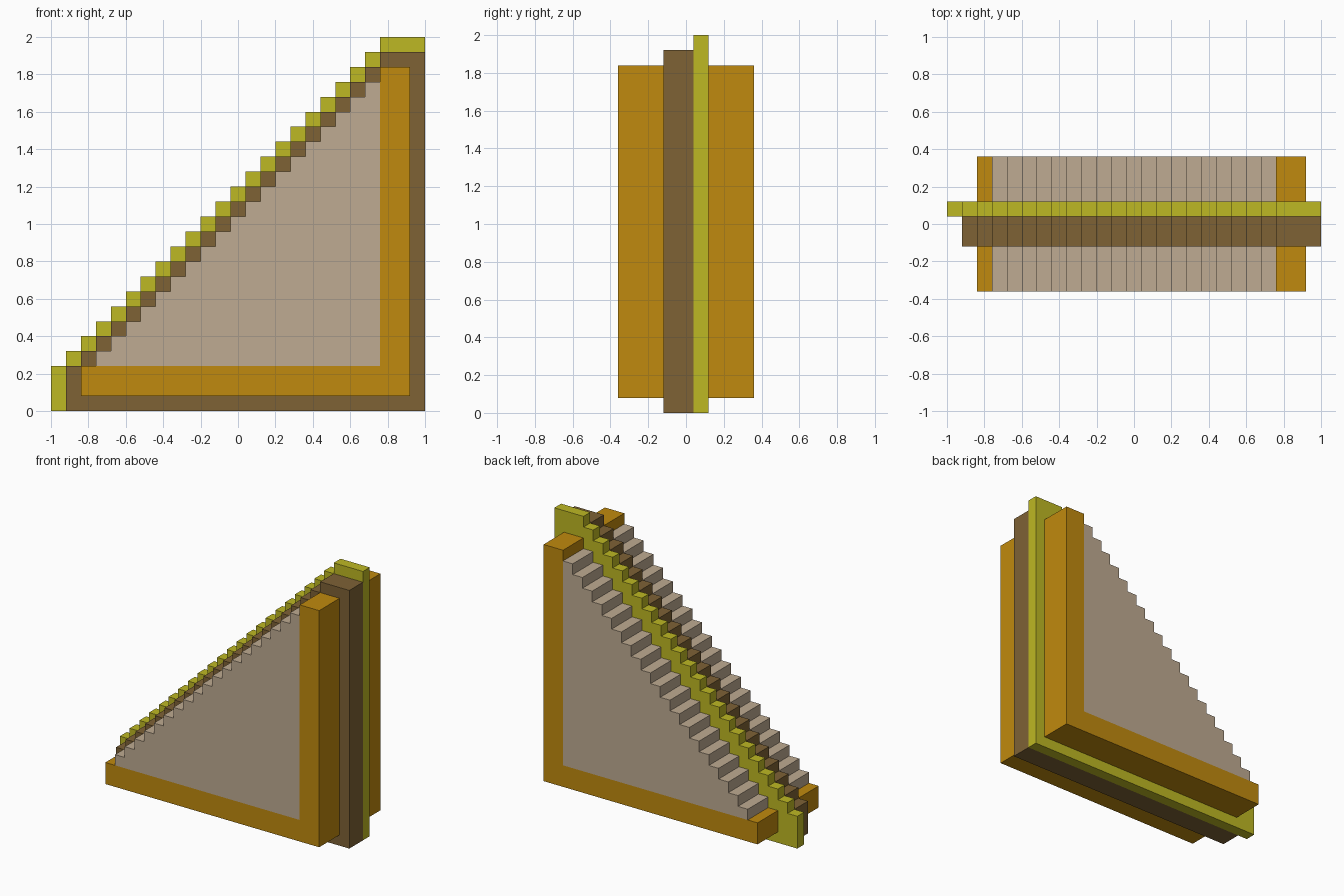
import bpy
import bmesh

cube = bpy.data.objects.get("Cube")
if cube:
    bpy.data.objects.remove(cube, do_unlink=True)

STEP = 0.08


def material(name, rgb):
    """Flat colour given as sRGB 0-255, stored as linear."""
    lin = [c / 12.92 if c <= 0.04045 else ((c + 0.055) / 1.055) ** 2.4
           for c in (v / 255 for v in rgb)]
    mat = bpy.data.materials.new(name)
    mat.use_nodes = True
    mat.diffuse_color = (*lin, 1)
    bsdf = mat.node_tree.nodes["Principled BSDF"]
    bsdf.inputs["Base Color"].default_value = (*lin, 1)
    bsdf.inputs["Roughness"].default_value = 0.8
    return mat


YELLOW = material("yellow_green", (190, 184, 35))
BROWN = material("brown", (126, 98, 53))
ORANGE = material("orange", (192, 138, 14))
TAN = material("tan", (191, 171, 146))


def prism(name, profile, y0, y1, mat):
    """Extrude an x-z outline from y0 to y1."""
    bm = bmesh.new()
    face = bm.faces.new([bm.verts.new((x, y0, z)) for x, z in profile])
    new = bmesh.ops.extrude_face_region(bm, geom=[face])["geom"]
    verts = [v for v in new if isinstance(v, bmesh.types.BMVert)]
    bmesh.ops.translate(bm, verts=verts, vec=(0, y1 - y0, 0))
    bmesh.ops.recalc_face_normals(bm, faces=bm.faces)
    mesh = bpy.data.meshes.new(name)
    bm.to_mesh(mesh)
    bm.free()
    mesh.materials.append(mat)
    obj = bpy.data.objects.new(name, mesh)
    bpy.context.collection.objects.link(obj)
    return obj


def stairs(x0, x1, z0, first, count):
    """Stepped triangle: 'count' treads rising to the right; the last runs to x1."""
    pts = [(x1, z0), (x0, z0)]
    for i in range(count):
        x, z = x0 + i * STEP, first + i * STEP
        end = x1 if i == count - 1 else x + STEP
        pts += [(x, z), (end, z)]
    return pts


# Central stepped plates
prism("back_trim_plate", stairs(-1.0, 1.0, 0, 0.24, 23), 0.04, 0.12, YELLOW)
prism("core_plate", stairs(-0.92, 1.0, 0, 0.24, 22), -0.12, 0.04, BROWN)

# L-shaped frame and stepped infill on each side
frame = [(-0.84, 0.08), (0.92, 0.08), (0.92, 1.84),
         (0.76, 1.84), (0.76, 0.24), (-0.84, 0.24)]
infill = stairs(-0.76, 0.76, 0.24, 0.32, 19)
for side, y0, y1 in (("front", -0.36, -0.12), ("back", 0.12, 0.36)):
    prism(side + "_frame", frame, y0, y1, ORANGE)
    prism(side + "_stepped_infill", infill, y0, y1, TAN)
